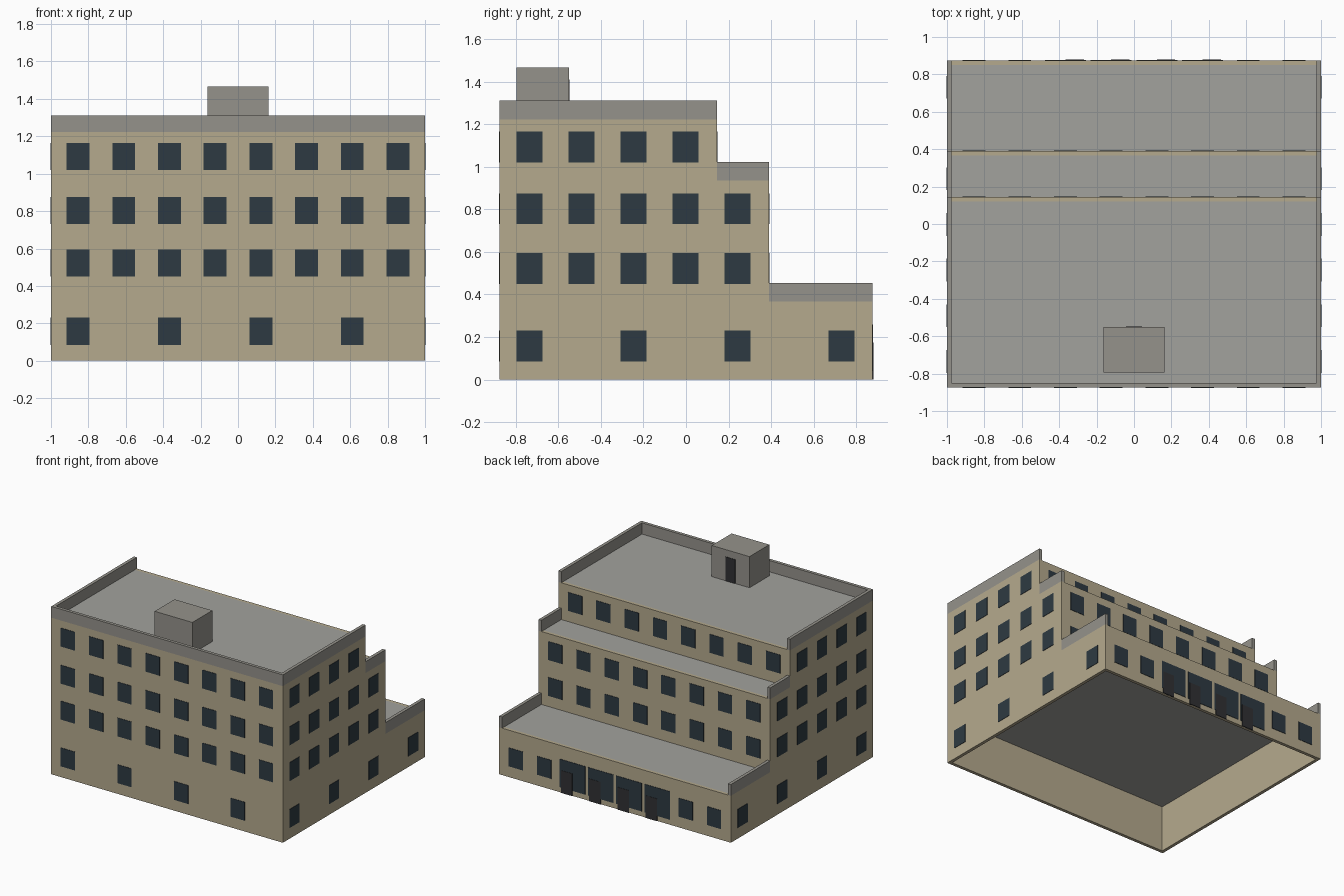
import bpy, bmesh
from mathutils import Matrix, Vector

if "Cube" in bpy.data.objects:
    bpy.data.objects.remove(bpy.data.objects["Cube"])


def material(name, r, g, b):
    m = bpy.data.materials.new(name)
    m.diffuse_color = (r, g, b, 1)
    m.use_nodes = True
    m.node_tree.nodes["Principled BSDF"].inputs["Base Color"].default_value = m.diffuse_color
    return m


BEIGE = material("beige_wall", 0.46, 0.40, 0.27)
COPING = material("grey_parapet", 0.30, 0.29, 0.26)
ROOF = material("roof_grey", 0.36, 0.36, 0.34)
GLASS = material("dark_glass", 0.027, 0.042, 0.054)
DOOR = material("door_grey", 0.03, 0.03, 0.033)


def boxes(name, mat, spans):
    """One object from boxes given as (x0, x1, y0, y1, z0, z1)."""
    bm = bmesh.new()
    for x0, x1, y0, y1, z0, z1 in spans:
        centre = Vector((x0 + x1, y0 + y1, z0 + z1)) / 2
        size = (x1 - x0, y1 - y0, z1 - z0, 1)
        bmesh.ops.create_cube(bm, size=1, matrix=Matrix.Translation(centre) @ Matrix.Diagonal(size))
    me = bpy.data.meshes.new(name)
    bm.to_mesh(me)
    bm.free()
    me.materials.append(mat)
    ob = bpy.data.objects.new(name, me)
    bpy.context.collection.objects.link(ob)
    return ob


T = 0.025          # wall thickness
FRONT = -0.875
OUT = 0.003        # how far glazing stands proud
PARAPET = 0.088

# Stepped tiers: (bottom, roof level, back face y)
tiers = [(0, 0.366, 0.875), (0.366, 0.935, 0.39), (0.935, 1.222, 0.145)]
for i, (z0, z1, back) in enumerate(tiers):
    # Hollow ring of walls
    boxes(f"walls_tier_{i + 1}", BEIGE, [
        (-1, 1, FRONT, FRONT + T, z0, z1),
        (-1, 1, back - T, back, z0, z1),
        (-1, -1 + T, FRONT + T, back - T, z0, z1),
        (1 - T, 1, FRONT + T, back - T, z0, z1)])
    # Flat roof deck inside the walls
    boxes(f"roof_tier_{i + 1}", ROOF, [(-1 + T, 1 - T, FRONT + T, back - T, z1 - 0.006, z1)])
    # Parapets on the sides, and along the front of the top tier
    top = i == len(tiers) - 1
    start = FRONT + T if top else tiers[i + 1][2]
    spans = [(-1, -1 + T, start, back, z1, z1 + PARAPET),
             (1 - T, 1, start, back, z1, z1 + PARAPET)]
    if top:
        spans.append((-1, 1, FRONT, FRONT + T, z1, z1 + PARAPET))
    boxes(f"parapet_tier_{i + 1}", COPING, spans)

# Window grid shared by every facade
STEP, W, H = 0.2443, 0.061, 0.145
XS = [(k - 3.5) * STEP for k in range(8)]
YS = [-0.735 + k * STEP for k in range(7)]
ROWS = [0.085, 0.45, 0.73, 1.02]


def facing_y(x, y, z, out):
    """Window on a front (out=-1) or back (out=1) wall at y."""
    y0, y1 = sorted((y - out * 0.005, y + out * OUT))
    return (x - W, x + W, y0, y1, z, z + H)


front, back, side = [], [], []
wall_of_row = [0.875, 0.39, 0.39, 0.145]
side_columns = [YS[::2], YS[:5], YS[:5], YS[:4]]
for r, z in enumerate(ROWS):
    front += [facing_y(x, FRONT, z, -1) for x in (XS[::2] if r == 0 else XS)]
    back += [facing_y(x, wall_of_row[r], z, 1) for x in (XS[:2] + XS[6:] if r == 0 else XS)]
    for y in side_columns[r]:
        side.append((0.995, 1 + OUT, y - W, y + W, z, z + H))
        side.append((-1 - OUT, -0.995, y - W, y + W, z, z + H))
boxes("front_windows", GLASS, front)
boxes("back_windows", GLASS, back)
boxes("side_windows", GLASS, side)

# Four wide shop-front glazings with a door in each
boxes("entrance_glazing", GLASS, [(x - 0.11, x + 0.11, 0.87, 0.875 + OUT, 0.04, 0.26) for x in XS[2:6]])
boxes("entrance_doors", DOOR, [(x, x + 0.098, 0.87, 0.880, 0, 0.175) for x in XS[2:6]])

# Rooftop stair house
boxes("stair_house", COPING, [(-0.163, 0.163, -0.795, -0.55, 1.222, 1.465)])
boxes("stair_house_door", DOOR, [(-0.042, 0.042, -0.555, -0.547, 1.222, 1.41)])
